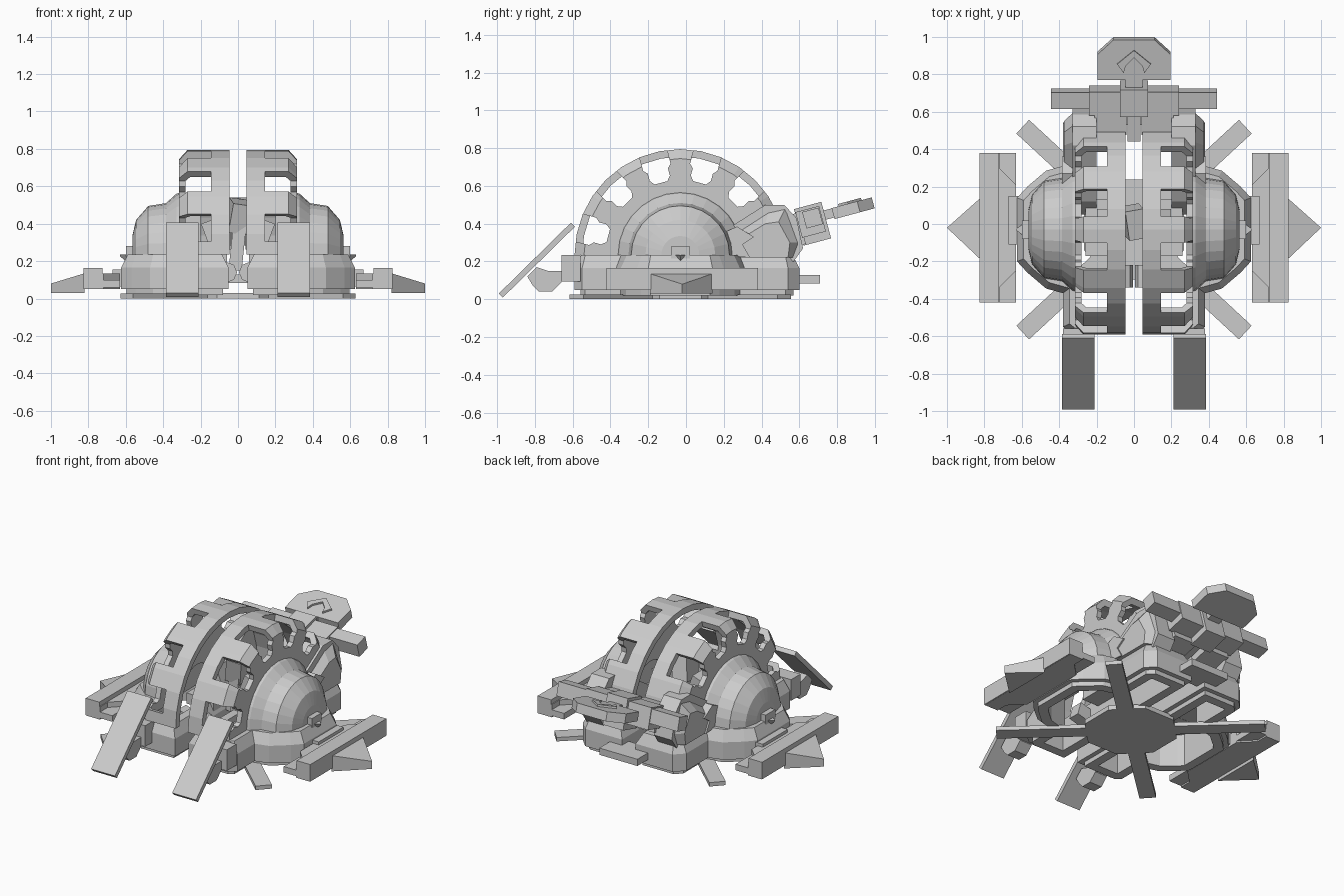
import bpy, bmesh
from math import sin, cos, pi, radians
from mathutils import Vector, Euler

if "Cube" in bpy.data.objects:
    bpy.data.objects.remove(bpy.data.objects["Cube"])

CY, CZ = -0.03, 0.235   # wheel axis


def make(name, verts, faces, mirror=False):
    me = bpy.data.meshes.new(name)
    me.from_pydata([tuple(v) for v in verts], [], faces)
    bm = bmesh.new()
    bm.from_mesh(me)
    bmesh.ops.recalc_face_normals(bm, faces=bm.faces)
    bm.to_mesh(me)
    bm.free()
    ob = bpy.data.objects.new(name, me)
    bpy.context.collection.objects.link(ob)
    if mirror:
        ob.modifiers.new("mirror", 'MIRROR').use_mirror_merge = False
    return ob


def loft(name, loops, cyclic=False, mirror=False):
    n, m = len(loops[0]), len(loops)
    faces = []
    for a in range(m if cyclic else m - 1):
        b = (a + 1) % m
        for i in range(n):
            j = (i + 1) % n
            faces.append((a * n + i, a * n + j, b * n + j, b * n + i))
    if not cyclic:
        faces += [tuple(range(n)), tuple(range((m - 1) * n, m * n))]
    return make(name, [v for l in loops for v in l], faces, mirror)


def prism(name, pts, axis, lo, hi, mirror=False, pos=None, tilt=0):
    f = {'x': lambda a, b, t: (t, a, b), 'y': lambda a, b, t: (a, t, b), 'z': lambda a, b, t: (a, b, t)}[axis]
    loops = [[f(a, b, t) for a, b in pts] for t in (lo, hi)]
    ob = loft(name, loops, mirror=mirror)
    if pos:
        ob.location = pos
        ob.rotation_euler = (radians(tilt), 0, 0)
    return ob


def box(name, c, s, rot=(0, 0, 0), mirror=False):
    R = Euler([radians(r) for r in rot]).to_matrix()
    loops = [[Vector(c) + R @ Vector((x * s[0] / 2, y * s[1] / 2, z * s[2] / 2))
              for x, y in ((-1, -1), (1, -1), (1, 1), (-1, 1))] for z in (-1, 1)]
    return loft(name, loops, mirror=mirror)


def arc_sweep(name, section, seg, mirror=False):
    # half revolution of an (x, radius) section about the wheel axis
    loops = [[(x, CY + r * cos(pi * i / seg), CZ + r * sin(pi * i / seg)) for x, r in section]
             for i in range(seg + 1)]
    return loft(name, loops, mirror=mirror)


def inset(pts, d):
    out, n = [], len(pts)
    for i in range(n):
        p, a, b = (Vector(pts[k]) for k in (i, i - 1, (i + 1) % n))
        e1, e2 = (p - a).normalized(), (b - p).normalized()
        n1, n2 = Vector((-e1.y, e1.x)), Vector((-e2.y, e2.x))
        out.append(p + (n1 + n2) * d / (1 + n1.dot(n2)))
    return out


# wheel half shells with windows cut through the rim
shell = arc_sweep("wheel_shell", [(.045, .56), (.27, .56), (.315, .51), (.315, .15), (.28, .15),
                                  (.28, .49), (.255, .52), (.045, .52)], 16)
cutters = []
for deg in (165, 135, 105, 75, 45):
    a = radians(deg)
    pts = [(.395, -.035), (.42, -.055), (.46, -.055), (.48, -.075), (.65, -.075),
           (.65, .075), (.48, .075), (.46, .055), (.42, .055), (.395, .035)]
    pts = [(CY + r * cos(a) - t * sin(a), CZ + r * sin(a) + t * cos(a)) for r, t in pts]
    cut = prism("window_cutter", pts, 'x', .145, .4)
    cut.hide_render = True
    m = shell.modifiers.new("window", 'BOOLEAN')
    m.operation, m.solver, m.object = 'DIFFERENCE', 'EXACT', cut
    cutters.append(cut)
dg = bpy.context.evaluated_depsgraph_get()
dg.update()
done = bpy.data.meshes.new_from_object(shell.evaluated_get(dg))
shell.modifiers.clear()
shell.data = done
for c in cutters:
    bpy.data.objects.remove(c)
shell.modifiers.new("mirror", 'MIRROR').use_mirror_merge = False

# side domes and hub caps
arc_sweep("side_dome", [(.30, .001), (.30, .335), (.33, .325), (.385, .275), (.48, .26), (.545, .185),
                        (.565, .10), (.565, .001)], 14, True)
box("hub_block", (.57, CY, .235), (.06, .10, .09), mirror=True)
loft("hub_spike", [[(.56, CY - .055, .235), (.56, CY + .055, .235), (.56, CY, .165)],
                   [(.63, CY - .004, .235), (.63, CY + .004, .235), (.63, CY, .225)]], mirror=True)

# hollow base frame, stepped section
outline = [(.05, -.59), (.33, -.59), (.38, -.55), (.38, -.37), (.47, -.345), (.57, -.26), (.625, -.20),
           (.625, .14), (.57, .20), (.47, .285), (.38, .31), (.38, .54), (.32, .60), (.05, .60)]
steps = [(.03, .02), (.03, .05), (0, .05), (0, .165), (.035, .235), (.09, .235), (.09, .02)]
loft("base_frame", [[(p.x, p.y, z) for p in inset(outline, d)] for d, z in steps], True, True)

# central floor plate and diagonal feet
prism("floor_plate", [(.29 * cos(pi / 8 + i * pi / 4), CY + .29 * sin(pi / 8 + i * pi / 4)) for i in range(8)],
      'z', 0, .03)
for s in (-1, 1):
    box("foot_spoke", (.298, CY + s * .275, .013), (.81, .10, .026), (0, 0, s * 42.8), True)

# front ramps with mounts
box("front_ramp", (.298, -.79, .207), (.175, .535, .03), (44.5, 0, 0), True)
prism("ramp_mount", [(-.84, .12), (-.79, .17), (-.73, .15), (-.66, .15), (-.66, .09), (-.71, .04), (-.78, .04),
                     (-.81, .07)], 'x', .25, .34, True)
box("ramp_block", (.30, -.61, .165), (.16, .10, .14), mirror=True)

# side wings with raised bar and pointed tip
prism("wing_plate", [(.63, -.25), (.72, -.34), (.72, -.42), (.82, -.42), (.82, .38), (.72, .38), (.72, .30),
                     (.63, .21)], 'z', .05, .135, True)
box("wing_bar", (.775, -.02, .108), (.10, .80, .113), mirror=True)
box("wing_step", (.68, -.02, .08), (.10, .80, .04), mirror=True)
box("wing_joint", (.625, .02, .11), (.09, .26, .09), mirror=True)
loft("wing_tip", [[(.82, -.19, .03), (.82, .14, .03), (1.0, -.02, .03)],
                  [(.82, -.19, .135), (.82, .14, .135), (1.0, -.02, .08)]], mirror=True)

# rear housings and bent side brackets
prism("rear_housing", [(.05, .20), (.12, .31), (.42, .50), (.52, .50), (.585, .43), (.62, .27), (.57, .20)],
      'x', .20, .33, True)
loft("rear_cheek", [[(x, y, z) for y, z in p] for x, p in (
    (.32, [(.20, .22), (.27, .36), (.44, .47), (.53, .49), (.60, .30), (.57, .22)]),
    (.375, [(.22, .22), (.29, .32), (.42, .40), (.49, .41), (.55, .30), (.54, .22)]))], mirror=True)
prism("side_bracket", [(.14, .24), (.15, .33), (.27, .385), (.36, .33), (.30, .29), (.34, .22)],
      'x', .31, .385, True)
box("rear_bridge", (.125, .555, .36), (.17, .12, .17), (15, 0, 0), True)
box("rear_wedge", (0, .53, .36), (.07, .16, .10), (15, 0, 0))
box("rear_tab", (0, .62, .105), (.28, .18, .045))

# tail: crossbar, carrier, neck and end plate
box("tail_carrier", (0, .67, .40), (.15, .15, .20), (15, 0, 0))
box("tail_clamp", (.155, .66, .41), (.17, .13, .14), (15, 0, 0), True)
box("tail_crossbar", (0, .67, .43), (.89, .09, .09), (15, 0, 0))
box("tail_neck", (0, .77, .455), (.09, .12, .05), (15, 0, 0))
prism("tail_plate", [(-.195, -.11), (.195, -.11), (.195, .03), (.11, .11), (-.11, .11), (-.195, .03)],
      'z', -.03, .03, pos=(0, .885, .482), tilt=15)
# raised chevron on the end plate
prism("tail_plate_chevron", [(-.09, 0), (0, .075), (.09, 0), (.055, -.05), (.045, -.01), (0, .035),
                             (-.045, -.01), (-.055, -.05)], 'z', .025, .042, pos=(0, .865, .477), tilt=15)

# inner mechanism
prism("inner_roller", [(.06 + .055 * cos(i * pi / 4), .14 + .055 * sin(i * pi / 4)) for i in range(8)],
      'y', -.34, -.22, True)
box("inner_arm", (.15, -.28, .15), (.16, .08, .09), (0, -15, 0), True)
box("inner_post", (0, 0, .30), (.07, .11, .30), (0, 6, 0))
box("inner_head", (0, .01, .44), (.10, .16, .16), (12, 8, 10))
box("inner_side_block", (.13, 0, .36), (.10, .16, .12), (0, 20, 0), True)
box("inner_beam", (.16, -.02, .22), (.20, .30, .07), mirror=True)
